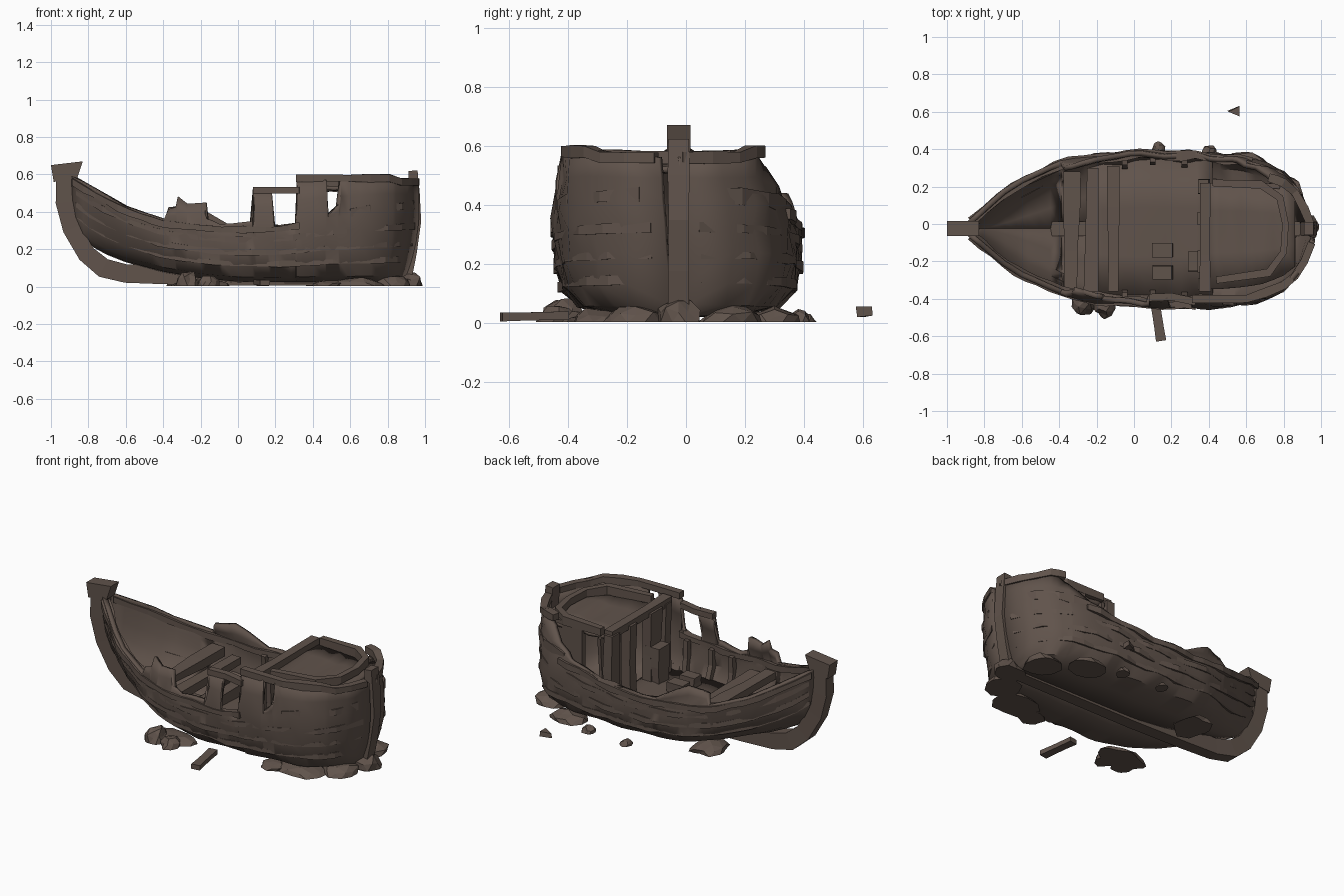
import bpy, bmesh, math, random
from mathutils import Vector

if "Cube" in bpy.data.objects:
    bpy.data.objects.remove(bpy.data.objects["Cube"])

random.seed(4)
wood = bpy.data.materials.new("weathered dark wood")
wood.diffuse_color = (0.118, 0.087, 0.071, 1)
wood.use_nodes = True
wood.node_tree.nodes["Principled BSDF"].inputs["Base Color"].default_value = wood.diffuse_color
YC = -0.025


def make(name, verts, faces, smooth=False):
    me = bpy.data.meshes.new(name)
    me.from_pydata([tuple(v) for v in verts], [], faces)
    bm = bmesh.new()
    bm.from_mesh(me)
    bmesh.ops.recalc_face_normals(bm, faces=bm.faces)
    bm.to_mesh(me)
    bm.free()
    me.materials.append(wood)
    ob = bpy.data.objects.new(name, me)
    bpy.context.collection.objects.link(ob)
    if smooth:
        bpy.ops.object.select_all(action='DESELECT')
        ob.select_set(True)
        bpy.context.view_layer.objects.active = ob
        bpy.ops.object.shade_smooth_by_angle(angle=math.radians(35))
    return ob


def tab(x, pts):
    if x <= pts[0][0]:
        return pts[0][1]
    for (a, va), (b, vb) in zip(pts, pts[1:]):
        if x <= b:
            return va + (vb - va) * (x - a) / (b - a)
    return pts[-1][1]


def sweep(name, pts, w, h, up=(0, 0, 1), rough=0.0):
    """Rectangular timber along a path; h is measured along up."""
    pts = [Vector(p) for p in pts]
    up = Vector(up)
    vs, fs = [], []
    for i, p in enumerate(pts):
        t = pts[min(i + 1, len(pts) - 1)] - pts[max(i - 1, 0)]
        s = up.cross(t).normalized() * w / 2
        k = 1 + random.uniform(-rough, rough)
        for a, b in ((-1, -1), (1, -1), (1, 1), (-1, 1)):
            vs.append(p + s * a * k + up * b * h * k / 2)
        if i:
            o = 4 * i
            fs += [(o - 4 + j, o - 4 + (j + 1) % 4, o + (j + 1) % 4, o + j) for j in range(4)]
    n = len(vs)
    fs += [(0, 1, 2, 3), (n - 4, n - 3, n - 2, n - 1)]
    return make(name, vs, fs)


# hull lines: half breadth, bottom, unbroken plank edge, torn edge of each side
HB = [(-.88, .03), (-.8, .1), (-.7, .19), (-.6, .255), (-.4, .34), (-.2, .38), (0, .397), (.25, .402),
      (.45, .395), (.6, .375), (.7, .352), (.8, .3), (.87, .23), (.92, .13), (.955, .03)]
ZB = [(-.88, .32), (-.8, .24), (-.7, .185), (-.6, .145), (-.4, .09), (-.2, .055), (0, .035), (.96, .03)]
BASE = [(-.88, .58), (-.8, .53), (-.6, .42), (-.4, .35), (-.1, .32), (.2, .32), (.5, .37), (.96, .42)]
TORN_FRONT = [(-.88, .59), (-.6, .43), (-.39, .36), (-.37, .41), (-.33, .42), (-.32, .48), (-.27, .44),
              (-.17, .45), (-.165, .36), (-.1, .33), (.075, .35), (.08, .52), (.18, .53), (.19, .32),
              (.31, .31), (.315, .58), (.47, .59), (.475, .38), (.535, .44), (.545, .59), (.82, .59), (.96, .56)]
TORN_BACK = [(-.88, .59), (-.6, .43), (-.39, .36), (-.37, .42), (-.25, .44), (-.17, .4), (-.05, .33),
             (.3, .33), (.45, .37), (.55, .4), (.65, .46), (.72, .53), (.8, .58), (.96, .56)]
U = [(0, 0), (.02, .5), (.1, .82), (.28, .95), (.55, 1), (.8, 1.0), (1, 1)]
V = [(0, 0), (.1, .28), (.25, .5), (.45, .7), (.65, .83), (.82, .92), (1, 1)]


def half(x, z):
    zb, b, hb = tab(x, ZB), tab(x, BASE), tab(x, HB)
    f = (z - zb) / (b - zb)
    if f > 1:
        return hb * (1 - .55 * (z - b))
    u = max(0, min(1, (x + .85) / .6))
    return hb * (tab(f, U) * u + tab(f, V) * (1 - u))


def skin(x, z, side, out=0.0):
    zb, b = tab(x, ZB), tab(x, BASE)
    f = max(0, min(1, (z - zb) / (b - zb)))
    rake = .08 * (1 - f) ** 2 * max(0, (x - .7) / .26)
    y = half(x, z)
    wob = .009 * math.sin(x * 19 + z * 40 + side) * min(1, y / .2)
    lean = .08 * max(0, z - .15) * max(0, min(1, x * 2.5))
    return Vector((x - rake, YC + side * (y + wob + out) - lean, z))


# torn planked hull, one shell per side
for side, torn, name in ((-1, TORN_FRONT, "hull_front_side"), (1, TORN_BACK, "hull_back_side")):
    xs = sorted(set([p[0] for p in torn if p[0] < .95] + [-.88 + .0612 * i for i in range(31)]))
    vs, fs = [], []
    rows = 9
    for i, x in enumerate(xs):
        zb, b = tab(x, ZB), tab(x, BASE)
        top = tab(x, torn)
        lo = min(b, top)
        zs = [zb + (lo - zb) * f for f in (0, .02, .1, .28, .55, .8, 1)]
        zs += [lo + max(.001, top - lo) * f for f in (.5, 1)]
        vs += [skin(x, z, side) if k else Vector((skin(x, z, side).x, YC, z)) for k, z in enumerate(zs)]
        if i:
            o = i * rows
            fs += [(o + k, o + k + 1, o + k + 1 - rows, o + k - rows) for k in range(rows - 1)]
    ob = make(name, vs, fs, True)
    m = ob.modifiers.new("thickness", 'SOLIDIFY')
    m.thickness, m.offset = .028, 0

# plank bands, gunwale and stern rails on both sides
for side, tag in ((-1, "front"), (1, "back")):
    for n, f in enumerate((.3, .52, .76)):
        pts = []
        for i in range(26):
            x = -.86 + 1.8 * i / 25
            zb, b = tab(x, ZB), tab(x, BASE)
            pts.append(skin(x, zb + (b - zb) * f, side, .006))
        sweep(f"{tag}_strake_{n}", pts, .02, .028, rough=.3)
    xs = [-.87 + (1.2 if side < 0 else 1.5) * i / 20 for i in range(21)]
    sweep(f"{tag}_gunwale", [skin(x, tab(x, BASE) - .015, side) for x in xs], .05, .035, rough=.2)
    xs = [.31, .45, .6, .7, .8, .86, .91, .95] if side < 0 else [.72, .76, .8, .86, .91, .95]
    sweep(f"{tag}_stern_rail", [skin(x, .58 if x < .81 else .56, side) for x in xs], .045, .04, rough=.12)
    xs = [.6, .7, .78, .87, .93]
    sweep(f"{tag}_stern_band", [skin(x, .36 + .12 * (x - .3), side, .004) for x in xs], .022, .05, rough=.3)
    # inner ribs
    for i, x in enumerate((-.05, .1, .27)):
        b = tab(x, BASE)
        sweep(f"{tag}_rib_{i}", [skin(x, z, side, -.03) for z in (.12, .2, b - .02)], .035, .03, (1, 0, 0))
sweep("window_head", [skin(x, .515, -1) for x in (.08, .2, .33)], .04, .035)

# stem, keel and stern post
sweep("stem_and_keel", [(-.92, YC, .6), (-.925, YC, .45), (-.89, YC, .31), (-.81, YC, .175), (-.72, YC, .1),
                        (-.6, YC, .07), (-.4, YC, .065), (0, YC, .058), (.9, YC, .058)], .1, .075, (0, 1, 0), .06)
hv = [(x, YC + s * .04, z) for s in (-1, 1) for x, z in ((-.985, .56), (-.86, .58), (-.83, .67), (-1, .65))]
make("stem_head", hv, [(0, 1, 2, 3), (4, 5, 6, 7)] + [(i, (i + 1) % 4, 4 + (i + 1) % 4, 4 + i) for i in range(4)])
sweep("stern_post", [(.9, YC, .03), (.93, YC, .18), (.955, YC, .35), (.945, YC, .5), (.935, YC, .62)],
      .05, .07, (0, 1, 0), .08)


# floors and decks fitted to the hull
def deck(name, x0, x1, z, k, ymax=1, n=9):
    vs, fs = [], []
    for i in range(n):
        x = x0 + (x1 - x0) * i / (n - 1)
        h = half(x, z) * k
        for s in (-1, -.4, .3, 1):
            vs.append((x, min(ymax, YC + s * h), z + random.uniform(-.01, .01)))
        if i:
            o = 4 * i
            fs += [(o + j, o + j + 1, o + j - 3, o + j - 4) for j in range(3)]
    ob = make(name, vs, fs, True)
    ob.modifiers.new("thickness", 'SOLIDIFY').thickness = .02


deck("main_floor", -.25, .42, .12, .97)
deck("stern_deck", .4, .86, .53, .9, .22)


def beam(name, a, b, w, h):
    a, b = Vector(a), Vector(b)
    sweep(name, [a.lerp(b, t) for t in (0, .33, .67, 1)], w, h, rough=.15)


def post(name, x, y, z0, z1, w, d):
    sweep(name, [(x, y, z0), (x + .006, y, (z0 + z1) / 2), (x, y, z1)], d, w, (1, 0, 0), .1)


# cross beams and broken cabin front
beam("bow_beam", (-.34, -.35, .28), (-.33, .28, .28), .08, .05)
beam("middle_beam", (-.23, -.36, .24), (-.22, .3, .24), .07, .05)
beam("step_beam", (-.11, -.36, .15), (-.11, .31, .15), .06, .06)
beam("cabin_head_beam", (.38, -.36, .55), (.38, .22, .55), .06, .05)
for i, (y, d) in enumerate(((-.2, .11), (.03, .06), (.2, .08), (-.32, .06))):
    post(f"cabin_post_{i}", .37, y, .1, .55, .06, d)
post("cabin_panel", .43, .1, .1, .52, .02, .26)
post("broken_crate", .34, -.2, .1, .34, .1, .1)
for i, y in enumerate((-.14, -.26)):
    post(f"floor_box_{i}", .15, y, .1, .18, .1, .07)
# cabin side wall and raised edge round the stern deck
beam("cabin_side_wall", (.55, .22, .34), (.78, .2, .34), .025, .42)
edge = [(.42, .22), (.68, .21), (.78, .14), (.81, 0), (.8, -.15), (.72, -.26), (.44, -.3)]
sweep("deck_edge", [(x, y, .56) for x, y in edge], .04, .05, rough=.15)


# rubble and loose wood on the ground
def rock(name, x, y, sx, sy, h):
    bm = bmesh.new()
    bmesh.ops.create_icosphere(bm, subdivisions=2, radius=1)
    for v in bm.verts:
        k = random.uniform(.72, 1.0)
        v.co = Vector((x + v.co.x * sx * k, y + v.co.y * sy * k, max(.003, v.co.z * h * k)))
    me = bpy.data.meshes.new(name)
    bm.to_mesh(me)
    bm.free()
    me.materials.append(wood)
    bpy.context.collection.objects.link(bpy.data.objects.new(name, me))


heaps = [(-.27, -.42, .07, .08, .1), (-.16, -.43, .07, .08, .07), (-.2, -.36, .19, .1, .05),
         (-.28, .17, .12, .13, .06), (.13, .4, .04, .05, .04), (.4, .38, .045, .05, .05),
         (.9, YC, .11, .09, .1), (.82, -.17, .13, .12, .07), (.8, .16, .12, .13, .07),
         (.64, -.28, .16, .12, .06), (.6, .3, .13, .1, .06), (.48, -.33, .1, .08, .04)]
for i, a in enumerate(heaps):
    rock(f"rubble_{i}", *a)
beam("loose_plank", (.11, -.4, .025), (.145, -.625, .02), .055, .03)
cv = [(.5, .605, .02), (.565, .58, .02), (.565, .632, .025), (.505, .6, .045), (.565, .575, .055), (.565, .63, .055)]
make("loose_chip", cv, [(0, 1, 2), (3, 4, 5), (0, 1, 4, 3), (1, 2, 5, 4), (2, 0, 3, 5)])
